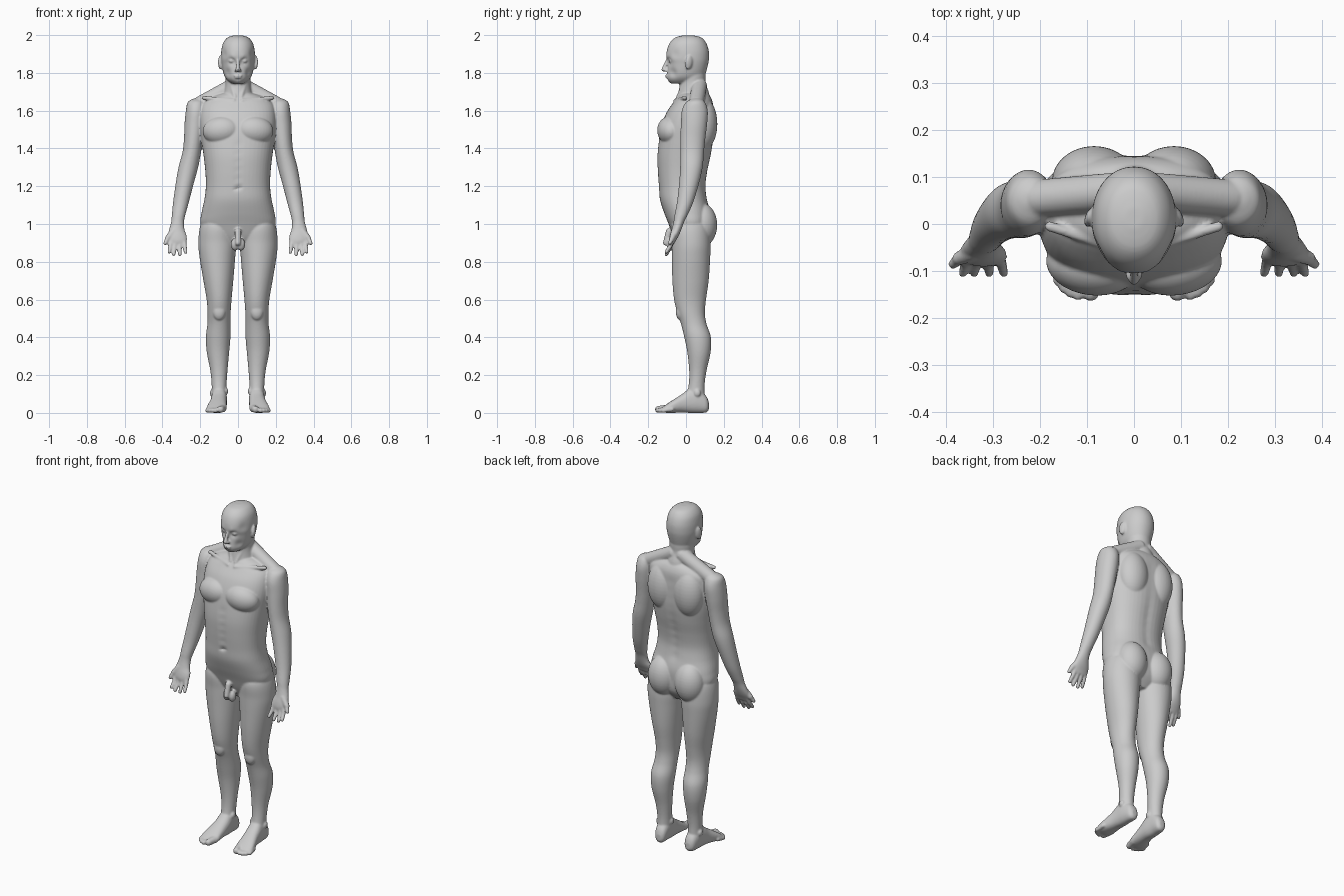
import bpy, bmesh, math
from mathutils import Vector, Matrix

bm = bmesh.new()
SEG, STEPS = 48, 6


def catmull(a, b, c, d, t):
    return [0.5 * (2 * q + (r - p) * t + (2 * p - 5 * q + 4 * r - s) * t * t
            + (3 * q - p - 3 * r + s) * t ** 3) for p, q, r, s in zip(a, b, c, d)]


def loft(rings, axis='z', side=1, e=2.0):
    """Smooth skin over rings (station, centre x, half width, low, high)."""
    dense = []
    for i in range(len(rings) - 1):
        a, d = rings[max(i - 1, 0)], rings[min(i + 2, len(rings) - 1)]
        dense += [catmull(a, rings[i], rings[i + 1], d, k / STEPS) for k in range(STEPS)]
    dense.append(rings[-1])
    loops = []
    for st, cx, rx, lo, hi in dense:
        loop = []
        for k in range(SEG):
            t = 2 * math.pi * k / SEG
            c, s = math.cos(t), math.sin(t)
            x = side * (cx + rx * math.copysign(abs(c) ** (2 / e), c))
            w = (lo + hi) / 2 + (hi - lo) / 2 * math.copysign(abs(s) ** (2 / e), s)
            loop.append(bm.verts.new((x, w, st) if axis == 'z' else (x, st, w)))
        loops.append(loop)
    for p, q in zip(loops, loops[1:]):
        for k in range(SEG):
            j = (k + 1) % SEG
            bm.faces.new((p[k], p[j], q[j], q[k]))
    bm.faces.new(loops[0])
    bm.faces.new(loops[-1])


def blob(c, r, side=1, tilt=(0, 0, 0)):
    """Ellipsoid with optional rotation."""
    m = Matrix.Translation(c)
    for ang, ax in zip(tilt, 'XYZ'):
        m = m @ Matrix.Rotation(ang, 4, ax)
    m = Matrix.Diagonal((side, 1, 1, 1)) @ m @ Matrix.Diagonal((*r, 1))
    bmesh.ops.create_uvsphere(bm, u_segments=32, v_segments=20, radius=1, matrix=m)


def capsule(a, b, ra, rb, side=1):
    """Tapered rod with round ends."""
    a, b = Vector(a), Vector(b)
    rot = Vector((0, 0, 1)).rotation_difference(b - a)
    for v in bmesh.ops.create_uvsphere(bm, u_segments=20, v_segments=12, radius=1)['verts']:
        p = (b + rot @ v.co * rb) if v.co.z > -1e-4 else (a + rot @ v.co * ra)
        v.co = (p.x * side, p.y, p.z)


def push(c, radius, vec):
    """Soft dent or bump in the surface."""
    c, vec = Vector(c), Vector(vec)
    for v in bm.verts:
        d = (v.co - c).length / radius
        if d < 3:
            v.co += vec * math.exp(-d * d)


# head, with eye sockets and cheeks shaped by soft pushes
loft([(1.999, 0, .02, -.01, .035), (1.988, 0, .054, -.055, .08), (1.96, 0, .078, -.085, .106),
      (1.92, 0, .088, -.101, .12), (1.88, 0, .09, -.104, .122), (1.85, 0, .087, -.096, .118),
      (1.81, 0, .08, -.099, .108), (1.78, 0, .07, -.102, .098), (1.76, 0, .055, -.097, .085),
      (1.744, 0, .034, -.08, .05)], e=2.1)
for s in (1, -1):
    push((s * .034, -.092, 1.863), .017, (0, .016, 0))
    push((s * .055, -.07, 1.80), .022, (-s * .006, .006, 0))
    push((s * .08, -.06, 1.90), .025, (-s * .006, 0, 0))
    push((s * .03, -.10, 1.886), .014, (0, -.004, 0))
push((0, -.1, 1.768), .01, (0, .005, 0))
# nose and lips
capsule((0, -.098, 1.872), (0, -.119, 1.818), .007, .0115)
blob((0, -.101, 1.786), (.024, .010, .005))
blob((0, -.100, 1.776), (.020, .010, .006))
# neck
loft([(1.84, 0, .06, -.02, .1), (1.79, 0, .067, -.03, .104), (1.745, 0, .066, -.032, .104),
      (1.70, 0, .074, -.04, .12), (1.65, 0, .09, -.05, .13)])
# torso
loft([(.87, 0, .06, -.03, .08), (.93, 0, .16, -.065, .12), (1.0, 0, .198, -.092, .128),
      (1.06, 0, .193, -.116, .128), (1.13, 0, .178, -.138, .113), (1.2, 0, .17, -.144, .105),
      (1.28, 0, .173, -.15, .115), (1.36, 0, .182, -.152, .132), (1.44, 0, .193, -.144, .144),
      (1.52, 0, .202, -.13, .147), (1.59, 0, .2, -.103, .146), (1.64, 0, .185, -.07, .142),
      (1.672, 0, .14, -.046, .13), (1.69, 0, .09, -.03, .115)], e=2.35)
# spine groove, navel and belly line
for i in range(10):
    push((0, .12, 1.14 + i * .05), .028, (0, -.006, 0))
push((0, -.143, 1.19), .01, (0, .012, 0))
for i in range(5):
    push((0, -.15, 1.24 + i * .045), .02, (0, .003, 0))

for s in (1, -1):
    # face details: eyes, nostrils, ears
    blob((.034, -.079, 1.863), (.015, .014, .011), s)
    blob((.0105, -.108, 1.814), (.009, .011, .008), s)
    blob((.094, .014, 1.855), (.010, .021, .037), s, (-.15, 0, .35))
    # neck cords, collar bones, sloping shoulder muscle
    capsule((.056, .03, 1.81), (.016, -.042, 1.672), .015, .011, s)
    capsule((.022, -.056, 1.652), (.18, -.005, 1.668), .011, .011, s)
    capsule((.03, .07, 1.73), (.2, .055, 1.637), .042, .04, s)
    # chest, shoulder blades, buttocks
    blob((.088, -.085, 1.495), (.1, .067, .075), s, (0, .1, .12))
    blob((.085, .09, 1.53), (.09, .076, .14), s)
    blob((.087, .085, .995), (.087, .08, .115), s)
    # arm and palm
    loft([(1.664, .215, .022, .035, .075), (1.645, .22, .046, .0, .1), (1.6, .223, .053, -.022, .115),
          (1.53, .229, .054, -.027, .112), (1.45, .236, .05, -.03, .102), (1.38, .245, .049, -.03, .095),
          (1.3, .263, .052, -.031, .088), (1.22, .281, .048, -.036, .07), (1.12, .301, .042, -.047, .04),
          (1.05, .314, .036, -.06, .01), (1.01, .32, .034, -.066, -.01), (.97, .324, .041, -.076, -.025),
          (.94, .322, .05, -.085, -.038), (.915, .32, .05, -.09, -.052), (.896, .318, .042, -.09, -.062)], side=s)
    # fingers and thumb
    for bx, tx, tz in ((.354, .364, .852), (.332, .340, .839), (.310, .308, .838), (.286, .277, .85)):
        mid = ((bx + tx) / 2, -.085, (.905 + tz) / 2 + .002)
        capsule((bx, -.072, .912), mid, .013, .0115, s)
        capsule(mid, (tx, -.105, tz), .0115, .0095, s)
    capsule((.342, -.06, .96), (.372, -.073, .925), .02, .015, s)
    capsule((.372, -.073, .925), (.385, -.086, .898), .014, .0105, s)
    # leg
    loft([(1.06, .115, .05, -.04, .08), (.99, .112, .088, -.078, .12), (.9, .11, .1, -.076, .13),
          (.82, .109, .094, -.075, .128), (.7, .104, .079, -.072, .12), (.6, .1, .066, -.063, .106),
          (.53, .1, .061, -.046, .1), (.47, .101, .061, -.026, .109), (.4, .105, .065, -.009, .132),
          (.32, .106, .059, .007, .13), (.22, .101, .045, .017, .108), (.14, .1, .039, .013, .098),
          (.07, .1, .038, -.005, .1)], side=s)
    # knee cap and ankle bones
    blob((.1, -.03, .535), (.034, .024, .045), s)
    blob((.137, .06, .105), (.012, .018, .02), s)
    blob((.064, .045, .115), (.012, .018, .02), s)
    # foot
    loft([(.121, .096, .014, .018, .055), (.106, .097, .031, .002, .09), (.06, .1, .039, 0, .135),
          (.02, .1, .042, 0, .13), (-.02, .103, .044, .002, .1), (-.07, .11, .05, 0, .068),
          (-.1, .113, .053, 0, .048), (-.122, .114, .047, .003, .033), (-.132, .114, .038, .008, .026)],
         'y', s, 2.3)
    # toes
    capsule((.082, -.1, .023), (.092, -.146, .019), .021, .0185, s)
    for x, y in ((.119, -.151), (.135, -.145), (.149, -.135), (.161, -.12)):
        capsule((x - .006, y + .045, .02), (x, y, .0125), .013, .012, s)
    # groin
    blob((.016, -.078, .892), (.022, .024, .033), s)
capsule((0, -.09, .96), (0, -.107, .9), .018, .015)

# fuse all parts into one smooth skin
bmesh.ops.recalc_face_normals(bm, faces=bm.faces)
mesh = bpy.data.meshes.new("human_body")
bm.to_mesh(mesh)
bm.free()
body = bpy.data.objects.new("human_body", mesh)
bpy.context.collection.objects.link(body)
fuse = body.modifiers.new("fuse", 'REMESH')
fuse.mode = 'VOXEL'
fuse.voxel_size = .005
fuse.use_smooth_shade = True
relax = body.modifiers.new("relax", 'SMOOTH')
relax.factor = .5
relax.iterations = 5
